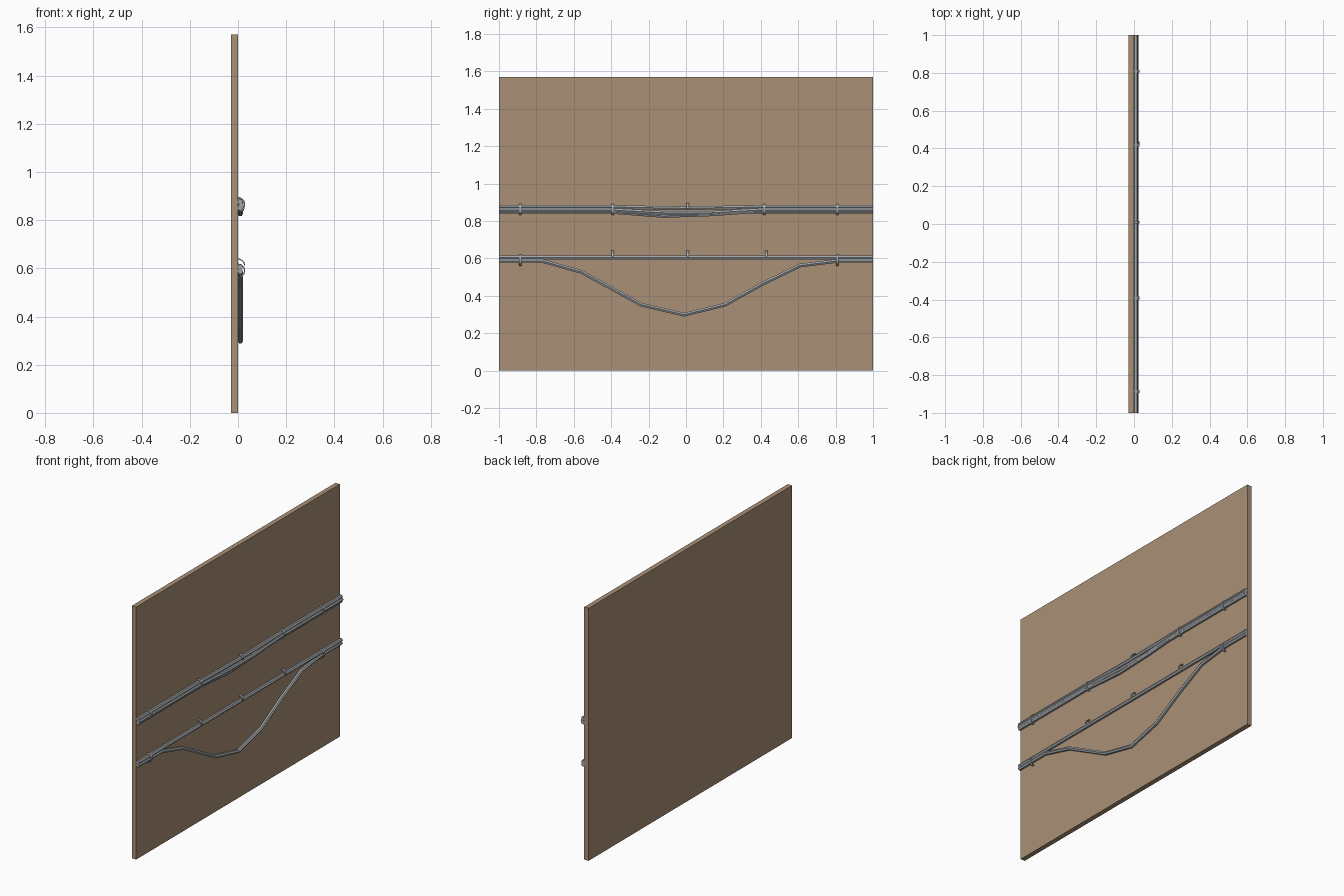
import bpy, bmesh, math
from mathutils import Vector

if "Cube" in bpy.data.objects:
    bpy.data.objects.remove(bpy.data.objects["Cube"])


def material(name, rgb):
    m = bpy.data.materials.new(name)
    m.diffuse_color = (*rgb, 1)
    m.use_nodes = True
    m.node_tree.nodes["Principled BSDF"].inputs["Base Color"].default_value = m.diffuse_color
    return m


BROWN = material("wall brown", (0.40, 0.28, 0.18))
GREY = material("cable grey", (0.36, 0.38, 0.40))


def finish(bm, name, mat):
    bmesh.ops.recalc_face_normals(bm, faces=bm.faces[:])
    me = bpy.data.meshes.new(name)
    bm.to_mesh(me)
    bm.free()
    me.materials.append(mat)
    ob = bpy.data.objects.new(name, me)
    bpy.context.collection.objects.link(ob)
    return ob


def cable(name, path, x, r=0.0115, sides=6):
    """Faceted tube through (y, z) points, mitred at each bend."""
    bm = bmesh.new()
    pts = [Vector((y, z)) for y, z in path]
    rings = []
    for i, p in enumerate(pts):
        a = (p - pts[max(i - 1, 0)]).normalized()
        b = (pts[min(i + 1, len(pts) - 1)] - p).normalized()
        t = (a + b).normalized()
        up = Vector((-t.y, t.x))
        ring = []
        for k in range(sides):
            ang = math.tau * k / sides
            q = p + up * (r * math.sin(ang))
            ring.append(bm.verts.new((x + r * math.cos(ang), q.x, q.y)))
        rings.append(ring)
    for r0, r1 in zip(rings, rings[1:]):
        for k in range(sides):
            j = (k + 1) % sides
            bm.faces.new((r0[k], r0[j], r1[j], r1[k]))
    bm.faces.new(rings[0])
    bm.faces.new(rings[-1])
    return finish(bm, name, GREY)


def clip(name, y, z, a0, a1, r=0.030, t=0.005, w=0.014, n=6):
    """Curved strap that bulges from the wall, angles in degrees in the xz plane."""
    bm = bmesh.new()
    rows = []
    for i in range(n + 1):
        a = math.radians(a0 + (a1 - a0) * i / n)
        c, s = math.cos(a), math.sin(a)
        rows.append([bm.verts.new((q * c, y + d, z + q * s))
                     for q, d in ((r, -w / 2), (r, w / 2), (r - t, w / 2), (r - t, -w / 2))])
    for p, q in zip(rows, rows[1:]):
        for k in range(4):
            j = (k + 1) % 4
            bm.faces.new((p[k], p[j], q[j], q[k]))
    bm.faces.new(rows[0])
    bm.faces.new(rows[-1])
    return finish(bm, name, GREY)


# wall panel
bm = bmesh.new()
bmesh.ops.create_cube(bm, size=1)
for v in bm.verts:
    v.co = Vector((-0.015 + 0.030 * v.co.x, 2 * v.co.y, 0.785 + 1.57 * v.co.z))
finish(bm, "wall", BROWN)

# upper bundle of cables
cable("upper_cable_top", [(-1, .875), (-.4, .875), (-.02, .868), (.4, .875), (1, .875)], 0.0095)
cable("upper_cable_front", [(-1, .859), (-.4, .859), (-.1, .843), (.12, .843), (.4, .859), (1, .859)], 0.0135)
cable("upper_cable_slack", [(-1, .849), (-.4, .849), (-.12, .827), (.14, .836), (.32, .849), (1, .849)], 0.0095)

# lower pair: one taut, one hanging loose
cable("lower_cable_taut", [(-1, .605), (1, .605)], 0.0095)
cable("lower_cable_slack", [(-1, .587), (-.77, .587), (-.56, .528), (-.24, .353), (-.01, .299),
                            (.21, .353), (.41, .465), (.61, .562), (.81, .587), (1, .587)], 0.0095)

# clips: whole ones hold both cables, open ones are bent upward
for i, y in enumerate((-.887, -.392, .418, .808)):
    clip(f"upper_clip_{i}", y, .862, -90, 90)
clip("upper_clip_open", .01, .866, 0, 90)
for i, y in enumerate((-.887, .808)):
    clip(f"lower_clip_{i}", y, .590, -90, 90)
for i, y in enumerate((-.392, .01, .43)):
    clip(f"lower_clip_open_{i}", y, .611, 0, 90)
